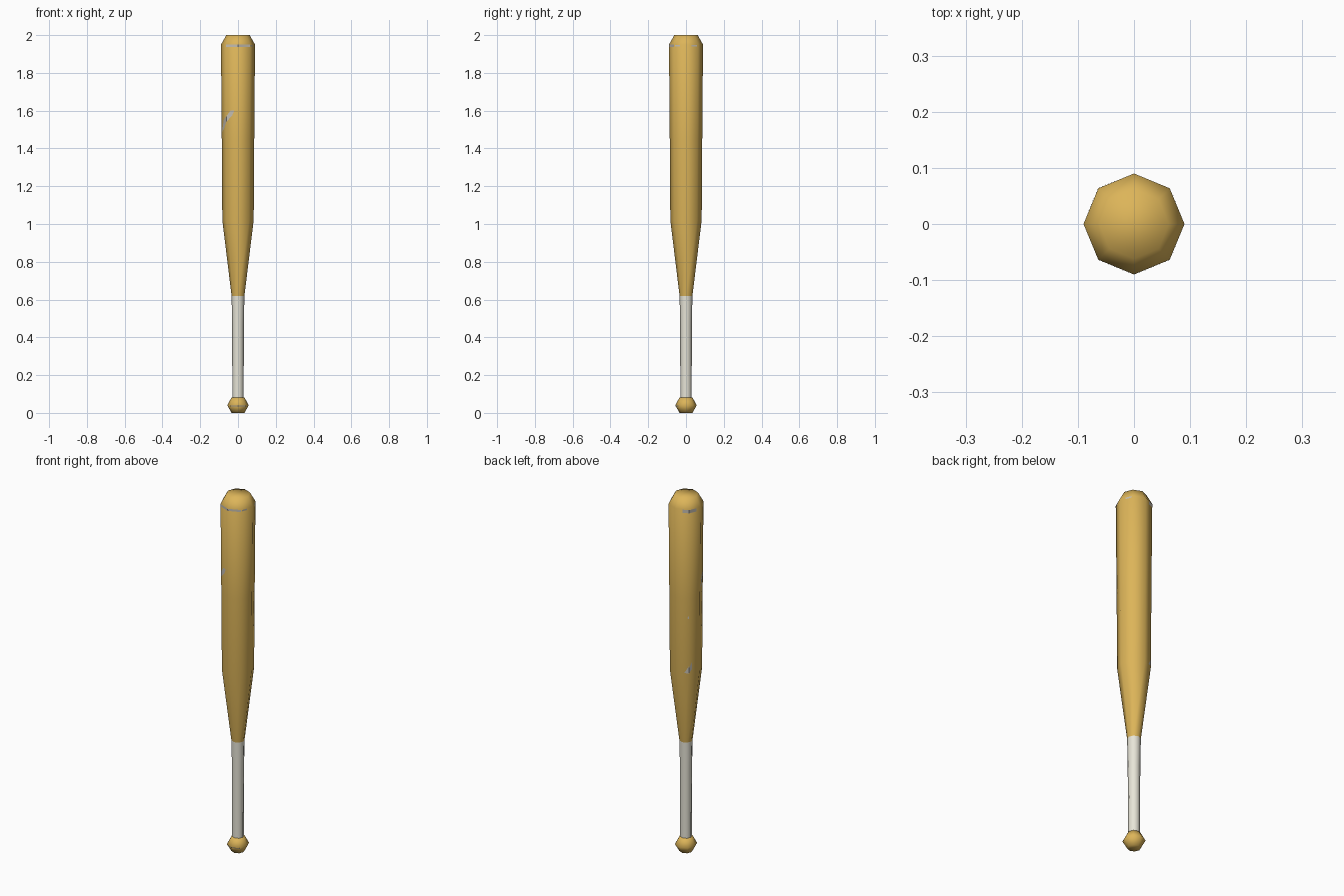
import bpy, bmesh, math
from math import radians, cos, sin

if "Cube" in bpy.data.objects:
    bpy.data.objects.remove(bpy.data.objects["Cube"])

SIDES = 8

def material(name, rgb):
    m = bpy.data.materials.new(name)
    m.diffuse_color = (*rgb, 1)
    m.use_nodes = True
    m.node_tree.nodes["Principled BSDF"].inputs["Base Color"].default_value = m.diffuse_color
    return m

wood = material("golden_wood", (0.72, 0.46, 0.10))
grip = material("white_grip_tape", (0.80, 0.78, 0.68))
worn = material("worn_grey", (0.56, 0.52, 0.45))

# (radius, height) profiles, bottom to top
KNOB = [(0.034, 0), (0.057, 0.04), (0.034, 0.082)]
GRIP = [(0.03, 0.082), (0.031, 0.46), (0.034, 0.62)]
BARREL = [(0.034, 0.62), (0.083, 1.02), (0.086, 1.45), (0.09, 1.95), (0.062, 2.0)]

def finish(name, bm, mat):
    me = bpy.data.meshes.new(name)
    bm.to_mesh(me)
    bm.free()
    me.materials.append(mat)
    ob = bpy.data.objects.new(name, me)
    bpy.context.collection.objects.link(ob)
    for p in me.polygons:
        p.use_smooth = True
    return ob

def lathe(name, profile, mat, cap_bottom, cap_top):
    bm = bmesh.new()
    rings = []
    for r, z in profile:
        rings.append([bm.verts.new((r * cos(math.tau * i / SIDES),
                                    r * sin(math.tau * i / SIDES), z))
                      for i in range(SIDES)])
    for a, b in zip(rings, rings[1:]):
        for i in range(SIDES):
            j = (i + 1) % SIDES
            bm.faces.new((a[i], a[j], b[j], b[i]))
    if cap_bottom:
        bm.faces.new(rings[0][::-1])
    if cap_top:
        bm.faces.new(rings[-1])
    return finish(name, bm, mat)

lathe("knob", KNOB, wood, True, True)
lathe("grip", GRIP, grip, False, False)
lathe("barrel", BARREL, wood, False, True)

# Worn marks: thin patches lying on the octagonal surface, as (azimuth, height)
def on_surface(profile, az, z, lift=0.0008):
    for (r0, z0), (r1, z1) in zip(profile, profile[1:]):
        if z0 <= z <= z1:
            r = r0 + (r1 - r0) * (z - z0) / (z1 - z0)
            break
    half = 180 / SIDES
    off = (az % (2 * half)) - half
    r = r * cos(radians(half)) / cos(radians(off)) + lift
    return (r * cos(radians(az)), r * sin(radians(az)), z)

def marks(name, profile, patches):
    bm = bmesh.new()
    for patch in patches:
        f = bm.faces.new([bm.verts.new(on_surface(profile, a, z)) for a, z in patch])
        f.normal_update()
        c = f.calc_center_median()
        if f.normal.x * c.x + f.normal.y * c.y < 0:
            f.normal_flip()
    finish(name, bm, worn)

def strip(a0, a1, z0, z1):
    return [(a0, z0), (a1, z0), (a1, z1), (a0, z1)]

# broken ring below the tip, diagonal scrapes on front left and back left
marks("barrel_scrapes", BARREL, [
    strip(225, 270, 1.937, 1.949), strip(270, 315, 1.937, 1.949),
    strip(-42, -22, 1.94, 1.948), strip(20, 42, 1.94, 1.948),
    strip(112, 135, 1.93, 1.948), strip(135, 165, 1.93, 1.948),
    [(256, 1.60), (241, 1.60), (225, 1.57), (225, 1.54), (248, 1.575)],
    [(225, 1.57), (201, 1.55), (185, 1.49), (201, 1.50), (225, 1.54)],
    [(118, 1.03), (135, 1.03), (135, 1.07)],
    [(135, 1.03), (148, 1.05), (148, 1.09), (135, 1.06)],
    [(130, 1.34), (135, 1.335), (135, 1.355)],
])
marks("knob_scrapes", KNOB, [strip(225, 270, 0.035, 0.0395), strip(270, 315, 0.035, 0.0395)])
